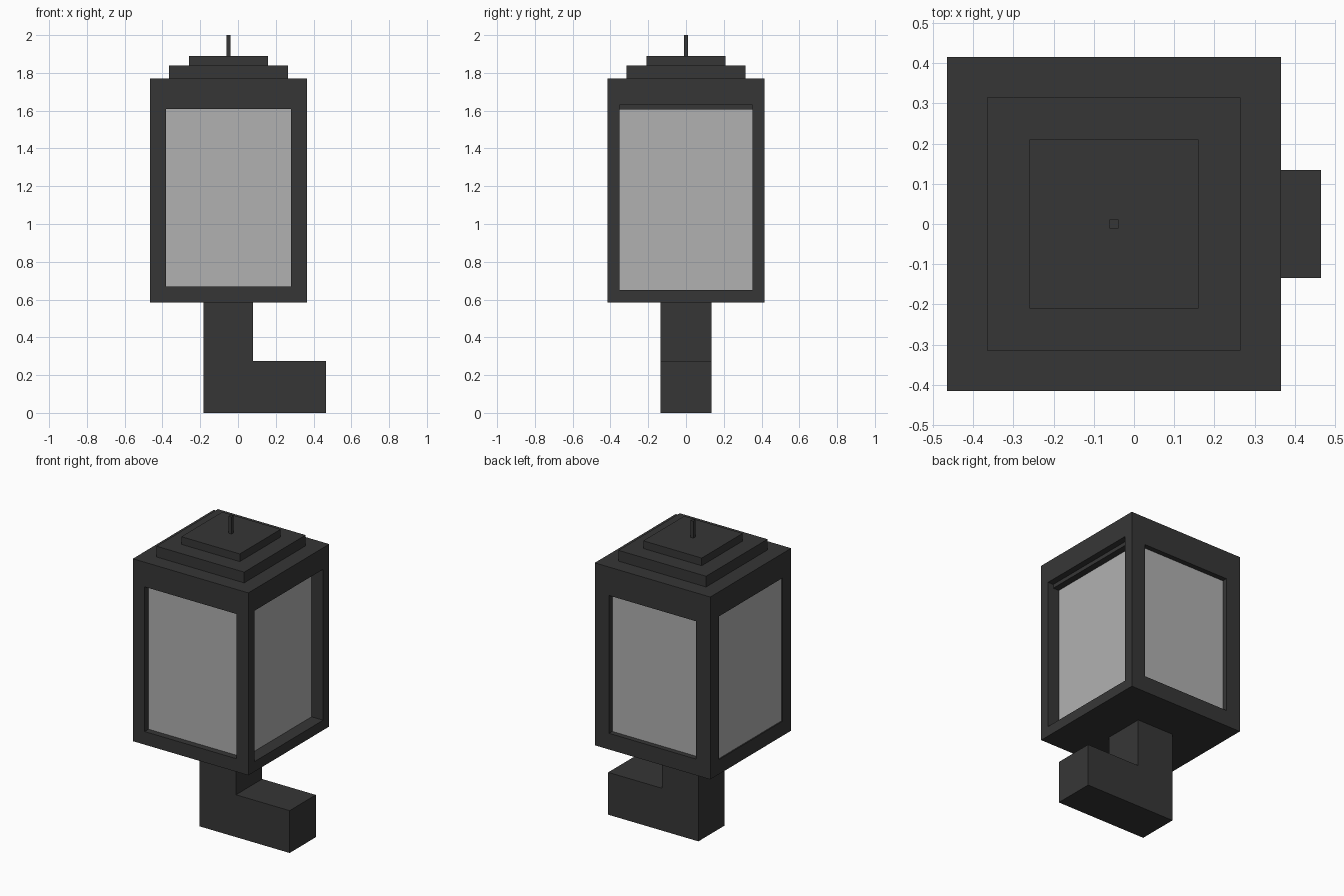
import bpy, bmesh
from mathutils import Vector

if "Cube" in bpy.data.objects:
    bpy.data.objects.remove(bpy.data.objects["Cube"])

CX = -0.05               # lantern axis
HALF = 0.415             # half width of the lantern case
Z0, Z1 = 0.585, 1.77     # bottom and top of the case


def material(name, grey):
    m = bpy.data.materials.new(name)
    m.diffuse_color = (grey, grey, grey, 1)
    m.use_nodes = True
    m.node_tree.nodes["Principled BSDF"].inputs["Base Color"].default_value = m.diffuse_color
    return m


METAL = material("dark_metal", 0.037)
GLASS = material("frosted_glass", 0.44)


def finish(name, bm, mats=(METAL,)):
    bmesh.ops.remove_doubles(bm, verts=bm.verts, dist=0.0001)
    bmesh.ops.recalc_face_normals(bm, faces=bm.faces)
    me = bpy.data.meshes.new(name)
    bm.to_mesh(me)
    bm.free()
    for m in mats:
        me.materials.append(m)
    ob = bpy.data.objects.new(name, me)
    bpy.context.collection.objects.link(ob)
    return ob


def box(name, x0, x1, y0, y1, z0, z1):
    bm = bmesh.new()
    bmesh.ops.create_cube(bm, size=1)
    for v in bm.verts:
        v.co = ((x0, x1)[v.co.x > 0], (y0, y1)[v.co.y > 0], (z0, z1)[v.co.z > 0])
    return finish(name, bm)


# Lantern case: four sides, each a frame around a recessed pane
# (outward normal, half width of opening, bottom, top, recess depth)
SIDES = [
    ((0, -1, 0), 0.33, 0.67, 1.61, 0.04),
    ((1, 0, 0), 0.352, 0.65, 1.63, 0.083),
    ((0, 1, 0), 0.312, 0.69, 1.585, 0.033),
    ((-1, 0, 0), 0.325, 0.68, 1.61, 0.008),
]
bm = bmesh.new()
for n, w, zb, zt, depth in SIDES:
    n = Vector(n)
    u = Vector((0, 0, 1)).cross(n)

    def ring(half, lo, hi, dist):
        pts = ((-half, lo), (half, lo), (half, hi), (-half, hi))
        return [bm.verts.new(Vector((CX, 0, z)) + u * s + n * dist) for s, z in pts]

    rings = [ring(HALF, Z0, Z1, HALF), ring(w, zb, zt, HALF), ring(w, zb, zt, HALF - depth)]
    for a, b in zip(rings, rings[1:]):
        for i in range(4):
            j = (i + 1) % 4
            bm.faces.new((a[i], a[j], b[j], b[i]))
    bm.faces.new(rings[2]).material_index = 1
for z in (Z0, Z1):
    bm.faces.new([bm.verts.new((CX + sx * HALF, sy * HALF, z))
                  for sx, sy in ((-1, -1), (1, -1), (1, 1), (-1, 1))])
finish("lantern_case", bm, (METAL, GLASS))

# Small lintel step inside the right-hand window
xr = CX + HALF
box("window_lintel", xr - 0.083, xr - 0.04, -0.352, 0.352, 1.605, 1.63)

# Stepped roof and finial
for name, h, lo, hi in (("roof_lower_tier", 0.315, Z1, 1.84),
                        ("roof_upper_tier", 0.21, 1.84, 1.89),
                        ("finial", 0.011, 1.89, 2.0)):
    box(name, CX - h, CX + h, -h, h, lo, hi)

# L-shaped wall bracket
profile = [(-0.183, 0), (0.465, 0), (0.465, 0.275), (0.08, 0.275), (0.08, Z0), (-0.183, Z0)]
bm = bmesh.new()
face = bm.faces.new([bm.verts.new((x, -0.134, z)) for x, z in profile])
ext = bmesh.ops.extrude_face_region(bm, geom=[face])["geom"]
bmesh.ops.translate(bm, vec=(0, 0.268, 0),
                    verts=[g for g in ext if isinstance(g, bmesh.types.BMVert)])
finish("wall_bracket", bm)
